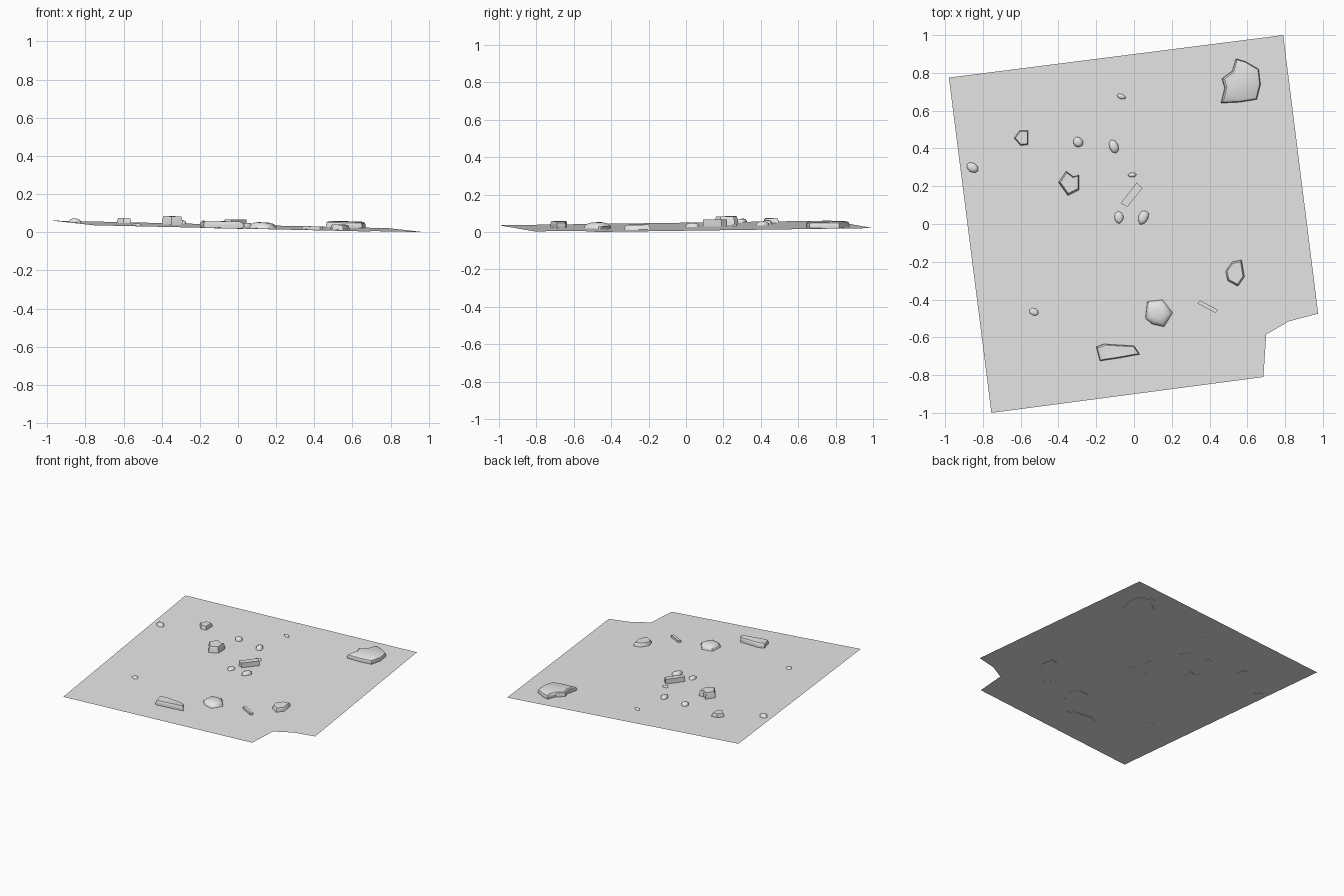
import bpy, bmesh, math, random

random.seed(4)
cube = bpy.data.objects.get("Cube")
if cube:
    bpy.data.objects.remove(cube, do_unlink=True)

stone_grey = bpy.data.materials.new("stone_grey")
stone_grey.use_nodes = True
GREY = (0.8, 0.8, 0.8, 1)
stone_grey.diffuse_color = GREY
stone_grey.node_tree.nodes["Principled BSDF"].inputs["Base Color"].default_value = GREY


def ground_z(x, y):
    """Height of the gently tilted ground sheet."""
    return 0.029 - 0.024 * x + 0.011 * y


def finish(name, bm, smooth_angle=None):
    bmesh.ops.recalc_face_normals(bm, faces=bm.faces)
    mesh = bpy.data.meshes.new(name)
    bm.to_mesh(mesh)
    bm.free()
    mesh.materials.append(stone_grey)
    obj = bpy.data.objects.new(name, mesh)
    bpy.context.collection.objects.link(obj)
    if smooth_angle:
        bpy.ops.object.select_all(action='DESELECT')
        obj.select_set(True)
        bpy.context.view_layer.objects.active = obj
        bpy.ops.object.shade_smooth_by_angle(angle=math.radians(smooth_angle))
    return obj


# Profiles list (outline scale, share of height), from the ground upward
SLAB = [(0.97, -0.1), (1, 0.4), (0.96, 0.8), (0.85, 1)]
BLOCK = [(1, -0.1), (1, 1)]
CHUNK = [(1, -0.1), (0.97, 0.5), (0.84, 1)]
DOME = [(1, -0.1), (0.95, 0.4), (0.75, 0.8), (0.4, 1)]


def stone(name, outline, height, profile, smooth_angle=None):
    """Loft an outline through a profile, resting on the ground."""
    bm = bmesh.new()
    n = len(outline)
    cx = sum(p[0] for p in outline) / n
    cy = sum(p[1] for p in outline) / n
    rings = []
    for scale, level in profile:
        ring = []
        for px, py in outline:
            x, y = cx + (px - cx) * scale, cy + (py - cy) * scale
            ring.append(bm.verts.new((x, y, ground_z(x, y) + height * level)))
        rings.append(ring)
    for low, high in zip(rings, rings[1:]):
        for i in range(n):
            j = (i + 1) % n
            bm.faces.new((low[i], low[j], high[j], high[i]))
    bm.faces.new(rings[0])
    bm.faces.new(rings[-1])
    return finish(name, bm, smooth_angle)


def pebble_outline(x, y, rx, ry, turn, sides=8):
    """Slightly irregular turned ellipse."""
    points = []
    for i in range(sides):
        a = math.tau * i / sides
        wobble = random.uniform(0.9, 1.08)
        u, v = rx * wobble * math.cos(a), ry * wobble * math.sin(a)
        c, s = math.cos(turn), math.sin(turn)
        points.append((x + u * c - v * s, y + u * s + v * c))
    return points


# Ground sheet with a broken corner
bm = bmesh.new()
border = [(-0.98, 0.775), (0.79, 1), (0.975, -0.475), (0.82, -0.515),
          (0.7, -0.585), (0.685, -0.81), (-0.755, -1)]
sheet = bm.faces.new([bm.verts.new((x, y, ground_z(x, y))) for x, y in reversed(border)])
bmesh.ops.triangulate(bm, faces=[sheet])
ground = finish("ground_sheet", bm)
if ground.data.polygons[0].normal.z < 0:
    ground.data.flip_normals()

# Large flat slabs
stone("back_slab", [(0.54, 0.875), (0.59, 0.86), (0.66, 0.82), (0.67, 0.74), (0.65, 0.66),
                    (0.56, 0.645), (0.46, 0.64), (0.48, 0.72), (0.465, 0.77), (0.52, 0.81)],
      0.033, SLAB, 35)
stone("front_slab", [(-0.2, -0.65), (-0.16, -0.635), (0, -0.645), (0.03, -0.69),
                     (-0.08, -0.71), (-0.18, -0.725)], 0.034, SLAB, 35)

# Squared pieces
stone("centre_block", [(-0.07, 0.11), (0.015, 0.22), (0.045, 0.19), (-0.035, 0.09)], 0.036, BLOCK)
stone("thin_bar", [(0.335, -0.42), (0.35, -0.405), (0.445, -0.455), (0.43, -0.47)], 0.016, BLOCK)

# Broken angular stones
stone("tall_chunk", [(-0.4, 0.22), (-0.36, 0.28), (-0.32, 0.25), (-0.29, 0.26),
                     (-0.29, 0.18), (-0.35, 0.15)], 0.044, CHUNK, 30)
stone("right_chunk", [(0.485, -0.25), (0.52, -0.2), (0.57, -0.19), (0.585, -0.28),
                      (0.55, -0.33), (0.495, -0.3)], 0.026, CHUNK, 45)
stone("left_chunk", [(-0.635, 0.455), (-0.605, 0.495), (-0.56, 0.495), (-0.56, 0.42),
                     (-0.6, 0.415)], 0.026, CHUNK, 45)
stone("front_boulder", [(0.06, -0.5), (0.07, -0.41), (0.15, -0.4), (0.205, -0.47),
                        (0.16, -0.545), (0.095, -0.53)], 0.031, DOME, 50)

# Small pebbles: centre, radii, turn, height
pebbles = {
    "far_left_pebble": (-0.855, 0.3, 0.037, 0.025, -0.5, 0.018),
    "square_pebble": (-0.297, 0.433, 0.027, 0.03, 0.3, 0.022),
    "middle_pebble": (-0.108, 0.41, 0.025, 0.037, 0.4, 0.02),
    "back_pebble": (-0.067, 0.675, 0.025, 0.014, -0.3, 0.01),
    "tiny_pebble": (-0.01, 0.26, 0.022, 0.012, 0.1, 0.012),
    "near_pebble": (-0.08, 0.035, 0.026, 0.033, 0.1, 0.014),
    "oval_pebble": (0.05, 0.035, 0.028, 0.04, -0.4, 0.02),
    "front_left_pebble": (-0.53, -0.465, 0.027, 0.02, -0.4, 0.01),
}
for name, (x, y, rx, ry, turn, height) in pebbles.items():
    stone(name, pebble_outline(x, y, rx, ry, turn), height, DOME, 60)
